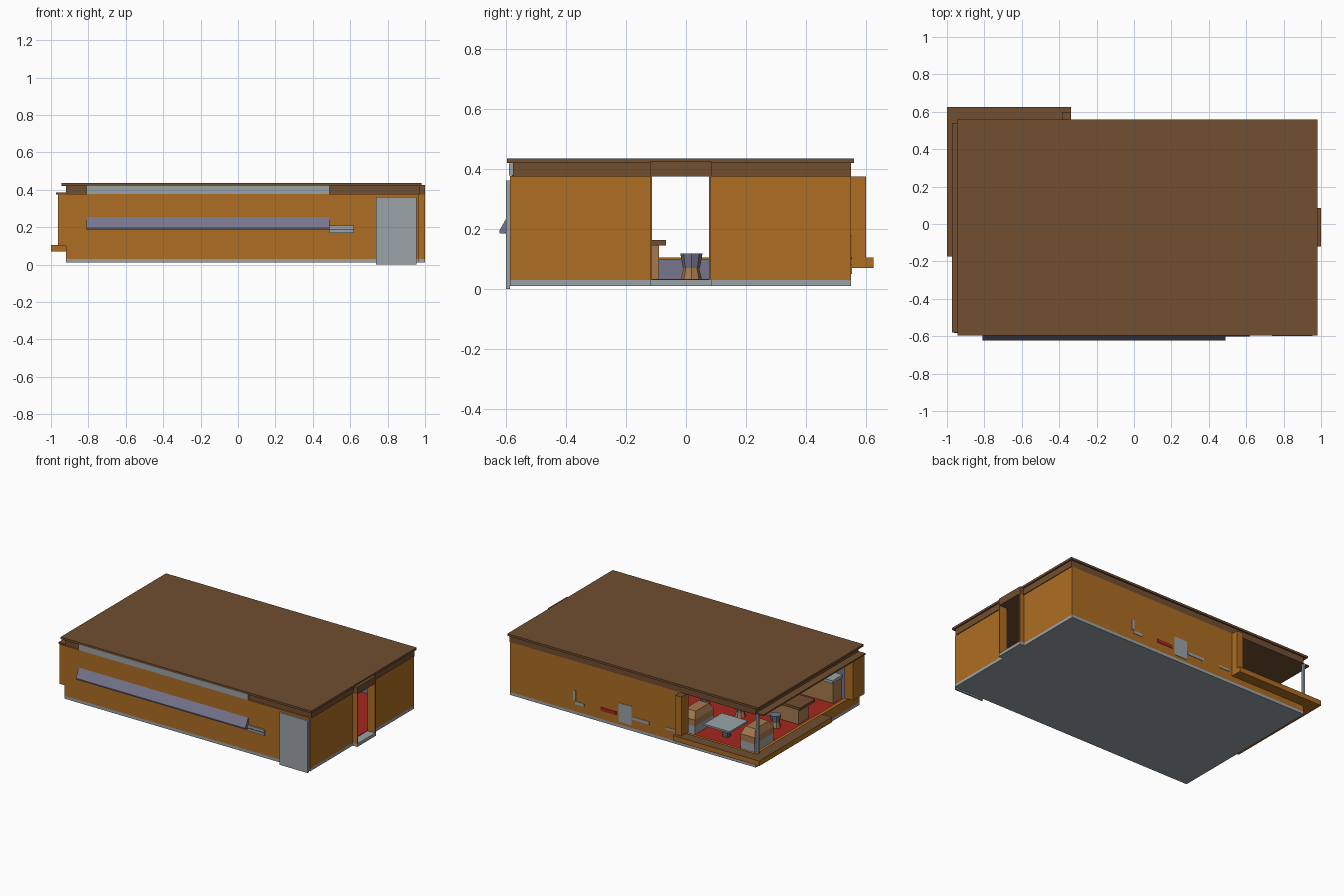
import bpy, bmesh
from mathutils import Vector

cube = bpy.data.objects.get("Cube")
if cube:
    bpy.data.objects.remove(cube, do_unlink=True)


def material(name, *rgb):
    lin = [((c / 255 + 0.055) / 1.055) ** 2.4 for c in rgb] + [1]
    m = bpy.data.materials.new(name)
    m.use_nodes = True
    m.diffuse_color = lin
    m.node_tree.nodes["Principled BSDF"].inputs["Base Color"].default_value = lin
    return m


ORANGE = material("orange wall", 174, 109, 34)
BROWN = material("brown roof", 113, 78, 48)
GREY = material("light grey", 155, 163, 168)
LAVENDER = material("lavender", 118, 117, 142)
RED = material("red floor", 165, 38, 30)
TAN = material("tan wood", 166, 122, 78)
DARK = material("dark grey", 88, 93, 97)

UP, DOWN = (0, 0, 1), (0, 0, -1)


def finish(bm, name, mat, special=None):
    """Make the object; special maps a face direction to another material."""
    bmesh.ops.recalc_face_normals(bm, faces=bm.faces)
    mesh = bpy.data.meshes.new(name)
    mesh.materials.append(mat)
    for direction, other in (special or {}).items():
        mesh.materials.append(other)
        for f in bm.faces:
            if f.normal.dot(Vector(direction)) > 0.9:
                f.material_index = len(mesh.materials) - 1
    bm.to_mesh(mesh)
    bm.free()
    obj = bpy.data.objects.new(name, mesh)
    bpy.context.collection.objects.link(obj)
    return obj


def box(name, xs, ys, zs, mat, special=None, taper=1.0):
    bm = bmesh.new()
    bmesh.ops.create_cube(bm, size=1)
    mid = [(a + b) / 2 for a, b in (xs, ys, zs)]
    size = [b - a for a, b in (xs, ys, zs)]
    for v in bm.verts:
        k = taper if v.co.z > 0 else 1
        v.co = Vector((mid[0] + v.co.x * size[0] * k,
                       mid[1] + v.co.y * size[1] * k,
                       mid[2] + v.co.z * size[2]))
    return finish(bm, name, mat, special)


def prism(name, profile, xs, mat, special=None):
    """Extrude a y-z profile along x."""
    bm = bmesh.new()
    face = bm.faces.new([bm.verts.new((xs[0], y, z)) for y, z in profile])
    out = bmesh.ops.extrude_face_region(bm, geom=[face])
    moved = [g for g in out["geom"] if isinstance(g, bmesh.types.BMVert)]
    bmesh.ops.translate(bm, verts=moved, vec=(xs[1] - xs[0], 0, 0))
    return finish(bm, name, mat, special)


def frustum(name, x, y, zs, r_low, r_high, mat):
    bm = bmesh.new()
    bmesh.ops.create_cone(bm, cap_ends=True, segments=8, radius1=r_low,
                          radius2=r_high, depth=zs[1] - zs[0])
    bmesh.ops.translate(bm, verts=bm.verts, vec=(x, y, sum(zs) / 2))
    return finish(bm, name, mat)


# Base and floor
L, R, F, B = -0.92, 0.965, -0.587, 0.55
T = 0.025
WALL, LOW = (0.03, 0.377), (0.03, 0.1)
box("base_slab", (L, R), (F, B), (0.01, 0.03), GREY)
box("floor", (L + T, R - T), (F + T, B - T), (0.03, 0.033), RED)

# Walls, lavender on their inner faces
box("front_wall", (L, R), (F, F + T), WALL, ORANGE, {(0, 1, 0): LAVENDER})
box("back_wall", (-0.36, R), (B - T, B), WALL, ORANGE, {(0, -1, 0): LAVENDER})
for y0, y1 in ((F, -0.12), (0.082, B)):
    box("door_side_wall", (R - T, R), (y0, y1), WALL, ORANGE,
        {(-1, 0, 0): LAVENDER})
box("low_back_wall", (L, -0.36), (B - T, B), LOW, ORANGE, {(0, -1, 0): LAVENDER})
box("low_side_wall", (L, L + T), (F, B), LOW, ORANGE, {(1, 0, 0): LAVENDER})

# Window sill wrapping the open corner
BROWN_TOP = {UP: BROWN}
box("back_sill", (-1, -0.337), (B, 0.625), (0.07, 0.105), ORANGE, BROWN_TOP)
box("side_sill", (-1, L), (-0.175, B), (0.07, 0.105), ORANGE, BROWN_TOP)
box("back_pillar", (-0.385, -0.337), (B - T, 0.6), (0.1, 0.375), ORANGE, BROWN_TOP)
box("side_pillar", (-0.962, L + T), (F + 0.005, -0.46), (0.1, 0.375), ORANGE, BROWN_TOP)
box("corner_post", (-0.935, -0.92), (0.53, 0.545), (0.1, 0.38), GREY)

# Roof
box("fascia", (L, R + 0.005), (-0.577, B), (0.376, 0.42), BROWN)
box("roof", (-0.945, 0.98), (-0.596, 0.56), (0.42, 0.435), BROWN)
box("side_eave", (-0.972, L), (-0.58, 0.54), (0.376, 0.386), BROWN)

# Door portal
box("portal_header", (R - T, 1), (-0.12, 0.085), (0.375, 0.425), BROWN)
for y in (-0.12, 0.077):
    box("portal_jamb", (R - T, 1), (y, y + 0.007), (0.03, 0.376), ORANGE)
box("threshold", (R, 1), (-0.12, 0.085), (0.01, 0.032), GREY)

# Front wall fittings
box("front_panel", (0.737, 0.955), (-0.6, F), (0, 0.362), GREY)
box("clerestory_band", (-0.81, 0.49), (-0.59, -0.57), (0.378, 0.419), GREY)
prism("awning", [(F, 0.255), (-0.622, 0.195), (-0.62, 0.185), (F, 0.185)],
      (-0.81, 0.49), LAVENDER, {DOWN: DARK})
box("front_shelf", (0.49, 0.62), (-0.598, F), (0.17, 0.208), GREY)
box("shelf_slot", (0.49, 0.62), (-0.601, -0.598), (0.186, 0.191), DARK)

# Small plates on the back wall
for name, x, z, w, h, mat in (
        ("door_plate", 0.083, 0.115, 0.1, 0.13, GREY),
        ("red_plate", 0.21, 0.1, 0.12, 0.025, RED),
        ("ledge_plate", -0.04, 0.1, 0.13, 0.02, GREY),
        ("end_plate", -0.27, 0.1, 0.08, 0.015, GREY),
        ("slat_plate", 0.43, 0.09, 0.07, 0.02, GREY),
        ("upper_slat_plate", 0.47, 0.14, 0.02, 0.07, GREY)):
    box(name, (x - w / 2, x + w / 2), (B, B + 0.003), (z - h / 2, z + h / 2), mat)

# Serving counter, stools and kitchen worktop
box("counter_body", (-0.8, 0.5), (-0.2, -0.09), (0.03, 0.145), TAN)
box("counter_top", (-0.83, 0.53), (-0.23, -0.067), (0.145, 0.163), BROWN)
for i in range(5):
    x = -0.7 + i * 0.27
    frustum("stool_base", x, 0.018, (0.03, 0.07), 0.036, 0.026, TAN)
    frustum("stool_seat", x, 0.018, (0.07, 0.118), 0.028, 0.037, LAVENDER)
box("worktop_body", (-0.8, 0.5), (F + T, -0.47), (0.03, 0.18), TAN)
box("worktop", (-0.81, 0.6), (F + T, -0.45), (0.18, 0.2), GREY)

# Booths: two facing seats with a table between
for cx in (-0.53, 0.2):
    for side in (-1, 1):
        x = cx + side * 0.23
        box("booth_base", (x - 0.055, x + 0.055), (0.2, 0.41), (0.03, 0.09), GREY)
        box("booth_seat", (x - 0.055, x + 0.055), (0.2, 0.41), (0.09, 0.135), TAN)
        box("booth_back", (x - 0.055, x + 0.055), (0.2, 0.41), (0.135, 0.18),
            TAN, taper=0.7)
    box("table_leg", (cx - 0.02, cx + 0.02), (0.29, 0.33), (0.03, 0.12), DARK)
    box("table_top", (cx - 0.1, cx + 0.1), (0.22, 0.42), (0.12, 0.132), GREY)
